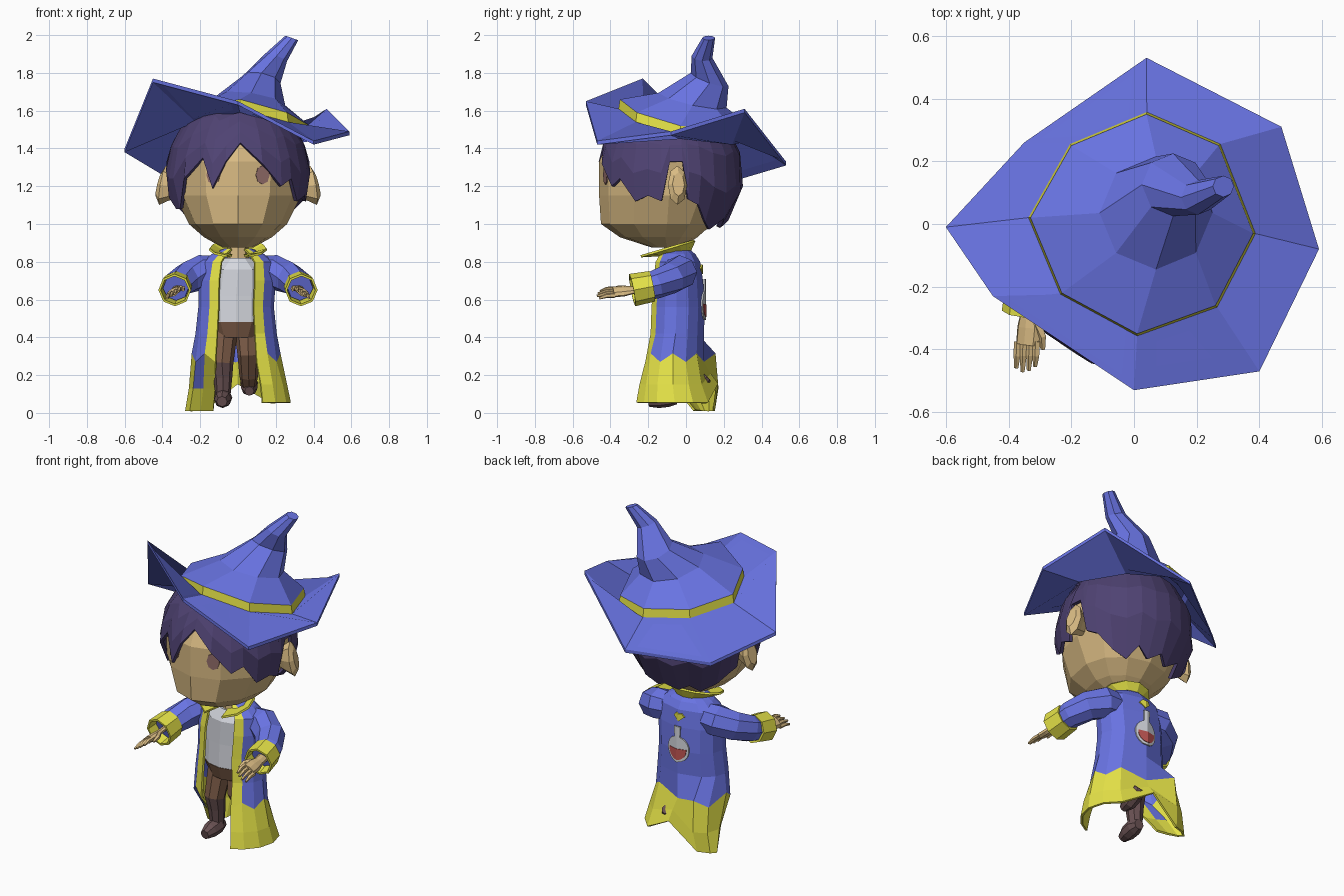
import bpy, bmesh, math
from mathutils import Vector

if "Cube" in bpy.data.objects:
    bpy.data.objects.remove(bpy.data.objects["Cube"])

def mat(name, r, g, b):
    m = bpy.data.materials.new(name)
    m.diffuse_color = (r, g, b, 1)
    m.use_nodes = True
    m.node_tree.nodes["Principled BSDF"].inputs["Base Color"].default_value = m.diffuse_color
    return m

BLUE = mat("blue cloth", .14, .172, .76)
YELLOW = mat("yellow trim", .79, .77, .065)
SKIN = mat("skin", .70, .50, .23)
HAIR = mat("dark purple hair", .078, .055, .17)
BROWN = mat("brown trousers", .20, .105, .063)
WHITE = mat("pale shirt", .66, .68, .73)
SHOE = mat("dark shoe", .14, .082, .085)
RED = mat("red potion", .52, .09, .085)
EYE = mat("eye brown", .28, .15, .14)

def loft(name, rings, mats, rule=None, wrap=True, caps=(True, True), thick=0):
    """Skin a list of equal-length point rings, ordered bottom to top."""
    bm = bmesh.new()
    vs = [[bm.verts.new(p) for p in r] for r in rings]
    n = len(rings[0])
    for i in range(len(vs) - 1):
        for j in range(n if wrap else n - 1):
            k = (j + 1) % n
            f = bm.faces.new((vs[i][j], vs[i][k], vs[i + 1][k], vs[i + 1][j]))
            f.material_index = rule(i, j) if rule else 0
    if caps[0]:
        bm.faces.new(vs[0][::-1])
    if caps[1]:
        bm.faces.new(vs[-1])
    if not thick:
        bmesh.ops.recalc_face_normals(bm, faces=bm.faces)
    me = bpy.data.meshes.new(name)
    bm.to_mesh(me)
    bm.free()
    for m in mats:
        me.materials.append(m)
    ob = bpy.data.objects.new(name, me)
    bpy.context.collection.objects.link(ob)
    if thick:
        s = ob.modifiers.new("thickness", 'SOLIDIFY')
        s.thickness = thick
        s.offset = -1
    return ob

def oval(z, cx, cy, rx, ry, ryb=None, n=12):
    """Horizontal oval starting at the front; ryb is the back half depth."""
    out = []
    for j in range(n):
        a = 2 * math.pi * j / n
        c = math.cos(a)
        out.append((cx + rx * math.sin(a), cy - (ry if c > 0 else (ryb or ry)) * c, z))
    return out

def tube(name, path, radii, mats, sides=8, ref=(0, 0, 1), flat=1, rule=None, caps=(True, True), thick=0):
    pts = [Vector(p) for p in path]
    rings = []
    for i, p in enumerate(pts):
        d = (pts[min(i + 1, len(pts) - 1)] - pts[max(i - 1, 0)]).normalized()
        u = d.cross(Vector(ref)).normalized()
        v = u.cross(d) * flat
        rings.append([p + radii[i] * (math.cos(t) * u + math.sin(t) * v)
                      for t in (2 * math.pi * k / sides for k in range(sides))])
    return loft(name, rings, mats, rule, caps=caps, thick=thick)

# --- Hat: bent eight-sided brim, band and crooked cone ---
brim = [(-.60, -.01, 1.40), (-.35, .26, 1.25), (.04, .53, 1.33), (.47, .31, 1.61),
        (.59, -.08, 1.49), (.40, -.47, 1.44), (0, -.53, 1.65), (-.45, -.23, 1.77)]
band = [(-.33, .02, 1.57), (-.20, .25, 1.53), (.04, .35, 1.51), (.27, .25, 1.49),
        (.38, -.03, 1.52), (.26, -.26, 1.59), (.01, -.35, 1.66), (-.23, -.22, 1.61)]
shift = lambda ring, k, dz: [(x * k, y * k, z + dz) for x, y, z in ring]
low = shift(band, 1.02, -.05)
def cone_ring(cx, cy, cz, r, tx, ty):
    out = []
    for k in range(8):
        a = math.pi - k * math.pi / 4
        x, y = r * math.cos(a), r * math.sin(a)
        out.append((cx + x, cy + y, cz - tx * x - ty * y))
    return out
hat = [shift(band, .94, -.02), shift(low, .96, -.02), shift(brim, 1, -.02), brim, low, band,
       cone_ring(.07, .035, 1.655, .18, .15, .22), cone_ring(.125, .125, 1.765, .10, .2, .35),
       cone_ring(.205, .085, 1.885, .055, .4, .1), cone_ring(.285, .12, 1.985, .034, .35, 0)]
loft("hat", hat, [BLUE, YELLOW], lambda i, j: int(i == 4), caps=(False, True))

# --- Head, ears, eyes ---
loft("head", [oval(.875, 0, -.10, .08, .08), oval(.93, 0, -.11, .18, .24, .17),
              oval(1.0, 0, -.10, .26, .35, .24), oval(1.15, 0, -.09, .335, .37, .33),
              oval(1.33, 0, -.09, .35, .37, .35), oval(1.46, 0, -.09, .29, .31, .30),
              oval(1.55, 0, -.09, .18, .20, .18)], [SKIN])
for s, side in ((-1, "right"), (1, "left")):
    tube(side + "_ear", [(s * .31, -.06, 1.19), (s * .36, -.055, 1.20), (s * .40, -.045, 1.205), (s * .42, -.04, 1.21)],
         [.05, .08, .105, .065], [SKIN], ref=(0, 1, 0), flat=.5)
    # thin eye plate lying on the front face of the head
    c = Vector((s * .13, -.424, 1.26))
    u = Vector((s, .28, 0)).normalized()
    nrm = Vector((s * .28, -1, 0)).normalized()
    pl = lambda o: [c + nrm * o + u * (.038 * math.cos(t)) + Vector((0, 0, .05 * math.sin(t)))
                    for t in (math.pi * k / 4 for k in range(8))]
    loft(side + "_eye", [pl(-.003), pl(.005)], [EYE])

# --- Hair: shell whose lower edge is cut into spikes (angle from front, height) ---
edge = [(2, 1.43), (20, 1.32), (37, 1.20), (47, 1.24), (60, 1.12), (72, 1.15), (83, 1.12), (90, 1.33),
        (100, 1.33), (105, 1.13), (115, 1.10), (128, 1.01), (142, .97), (155, 1.03), (168, .98), (182, 1.02),
        (196, .98), (210, 1.03), (222, .97), (238, 1.03), (248, 1.10), (255, 1.13), (260, 1.33),
        (270, 1.33), (277, 1.14), (288, 1.08), (297, 1.08), (312, 1.24), (330, 1.35), (339, 1.19), (350, 1.33)]
def hair_point(deg, z):
    h = (z - 1.25) / (.42 if z > 1.25 else .38)
    s = math.sqrt(1 - h * h)
    a = math.radians(deg)
    return (.385 * s * math.sin(a), -.085 - .39 * s * math.cos(a), z)
loft("hair", [[hair_point(a, z + t * (1.62 - z)) for a, z in edge] for t in (0, .3, .6, .83, 1)],
     [HAIR], caps=(False, True), thick=.02)

# --- Neck, shirt and trousers ---
loft("neck", [oval(.78, 0, -.06, .06, .06, n=8), oval(.92, 0, -.06, .055, .055, n=8)], [SKIN])
loft("shirt", [oval(.47, -.01, -.05, .16, .12), oval(.62, -.01, -.05, .165, .115),
               oval(.76, 0, -.05, .15, .115), oval(.82, 0, -.05, .07, .08)], [WHITE])
loft("trouser_waist", [oval(.40, -.01, -.05, .125, .10), oval(.48, -.01, -.05, .165, .123)], [BROWN])
tube("right_leg", [(-.07, -.06, .46), (-.085, -.10, .26), (-.08, -.09, .19), (-.08, -.085, .09)],
     [.072, .06, .05, .04], [BROWN, SHOE], ref=(0, 1, 0), rule=lambda i, j: int(i > 0))
tube("left_leg", [(.05, -.05, .46), (.055, -.08, .31), (.057, -.02, .20), (.057, .02, .15)],
     [.072, .058, .05, .04], [BROWN], ref=(1, 0, 0))
tube("right_shoe", [(-.075, -.045, .075), (-.078, -.09, .08), (-.082, -.15, .07), (-.085, -.20, .06)],
     [.03, .048, .045, .028], [SHOE])
tube("left_shoe", [(.055, .11, .19), (.058, .08, .16), (.06, .03, .13), (.06, -.02, .115)],
     [.028, .047, .043, .025], [SHOE], ref=(1, 0, 0))

# --- Coat: open sheet with trimmed front edges; its right half is blown back ---
half = [28, 45, 66, 90, 115, 140]
cols = half + [180] + [360 - a for a in reversed(half)]
rows = [(.055, 0, -.06, .28, .23), (.15, 0, -.07, .26, .20), (.29, -.01, -.07, .235, .165),
        (.42, -.01, -.055, .215, .15), (.56, -.01, -.05, .20, .15), (.70, -.005, -.05, .205, .14),
        (.80, 0, -.05, .19, .125), (.84, 0, -.05, .14, .10), (.87, 0, -.06, .075, .075)]
def coat_row(i):
    z, cx, cy, rx, ry = rows[i]
    out = []
    for j, a in enumerate(cols):
        r = math.radians(a)
        x, y, h = cx + rx * math.sin(r), cy - ry * math.cos(r), z
        if i < 3 and a > 190:            # half swept backwards
            y = (.10 + .3 * (y + .06), .05 + .6 * (y + .07), y + .03)[i]
            if a < 250:
                y += (.0, .03, .07)[i]
            h -= (.045, .02, 0)[i]
        if i == 2:                       # zigzag upper border of the hem
            h += .025 if j % 2 else -.02
        elif i < 2 and a == 180:         # hem lifts at the back
            h += (.10, .06)[i]
        out.append((x, y, h))
    return out
last = len(cols) - 2
loft("coat", [coat_row(i) for i in range(len(rows))], [BLUE, YELLOW],
     lambda i, j: int(j in (0, last) or (i < 2 and not (i == 1 and j == last - 1))),
     wrap=False, caps=(False, False), thick=.012)

# Flared collar, open at the front
def collar(rx, ry, cy, z0, slope):
    out = []
    for k in range(11):
        a = math.radians(22 + 316 * k / 10)
        y = cy - ry * math.cos(a)
        out.append((rx * math.sin(a), y, z0 + slope * (y + .1)))
    return out
loft("collar", [collar(.085, .085, -.06, .835, .15), collar(.155, .15, -.10, .865, .3)],
     [YELLOW], wrap=False, caps=(False, False), thick=.012)

# --- Sleeves, open cuffs and tilted hands ---
for s, side in ((-1, "right"), (1, "left")):
    P = lambda *pts: [(s * x, y, z) for x, y, z in pts]
    tube(side + "_sleeve", P((.10, -.03, .75), (.19, -.03, .745), (.27, -.075, .715), (.32, -.16, .68), (.33, -.23, .66)),
         [.08, .092, .085, .076, .068], [BLUE])
    tube(side + "_cuff", P((.325, -.18, .67), (.335, -.285, .65)), [.07, .075], [YELLOW],
         caps=(False, False), thick=.012)
    lean = (s * .6, 0, 1)
    tube(side + "_palm", P((.33, -.20, .66), (.335, -.28, .65), (.335, -.33, .645), (.34, -.385, .64)),
         [.03, .03, .043, .042], [SKIN], ref=lean, flat=.5)
    for k in range(4):
        o = (k - 1.5) * .02
        tube(f"{side}_finger_{k + 1}", P((.34 + o, -.375, .64 - .6 * o), (.342 + o, -.42, .638 - .6 * o),
             (.345 + o, -.475 + abs(k - 1.7) * .012, .625 - .6 * o)), [.013, .012, .007], [SKIN], sides=5)
    tube(side + "_thumb", P((.31, -.32, .66), (.292, -.36, .66), (.29, -.40, .65)),
         [.016, .014, .008], [SKIN], sides=5)

# --- Flask picture on the back of the coat, thin mirrored plates following its ridge ---
def plate(name, outline, y, m):
    for s in (-1, 1):
        loft(name, [[(s * x - .01, y + d - .27 * x, z) for x, z in outline] for d in (-.002, .006)], [m])
def arc(r, a0, a1, n=8):
    ts = [math.radians(a0 + (a1 - a0) * k / n) for k in range(n + 1)]
    return [(.9 * r * math.cos(t), .57 + r * math.sin(t)) for t in ts]
plate("flask_glass", arc(.078, -90, 75) + [(.02, .71), (0, .71)], .100, WHITE)
plate("flask_potion", arc(.062, -90, 5) + [(0, .575)], .103, RED)
plate("flask_cork", [(0, .735), (.035, .765), (.018, .785), (0, .78)], .085, YELLOW)
